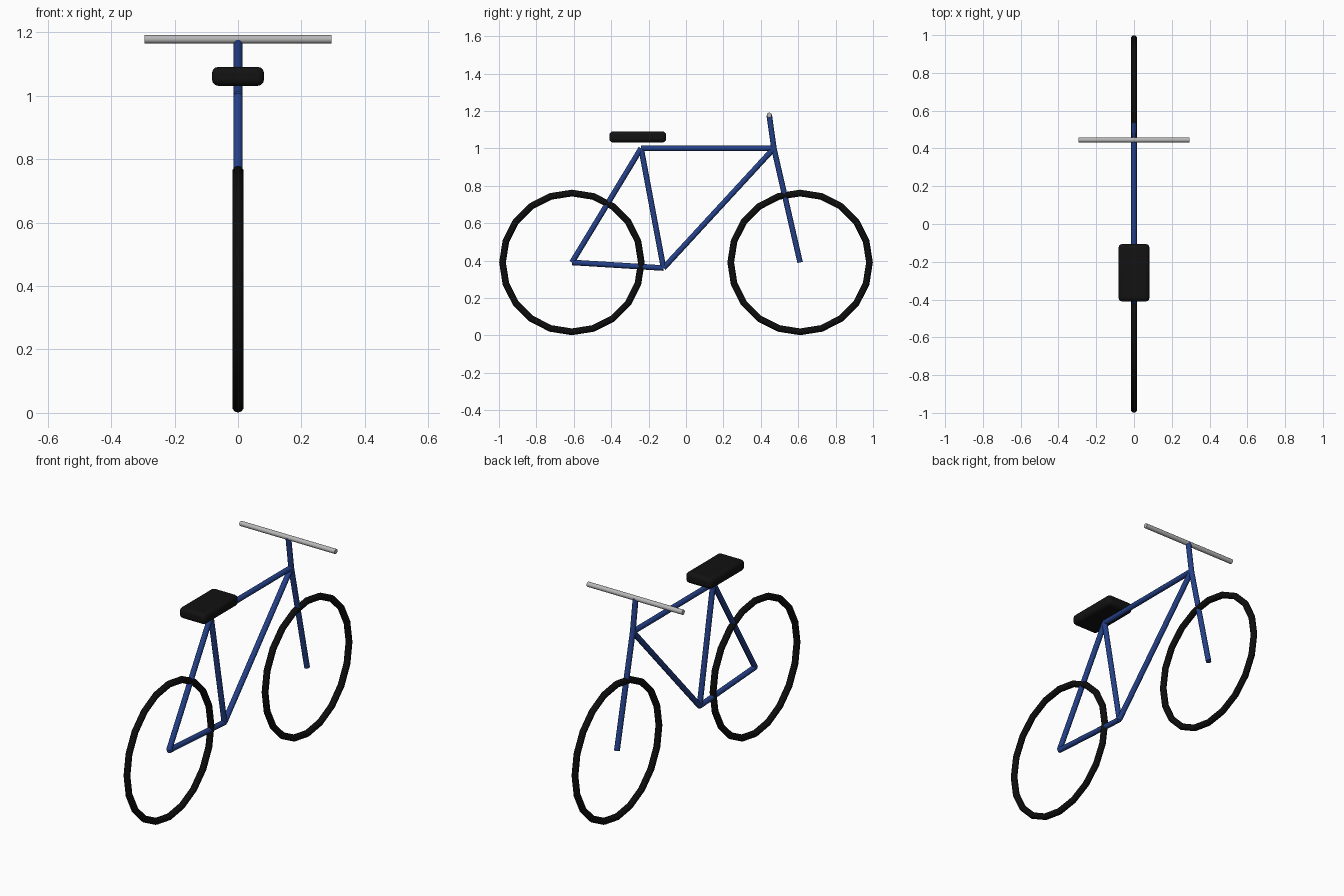
import bpy
import math
from mathutils import Vector

cube = bpy.data.objects.get("Cube")
if cube:
    bpy.data.objects.remove(cube, do_unlink=True)


def material(name, rgb):
    mat = bpy.data.materials.new(name)
    mat.use_nodes = True
    color = (*rgb, 1)
    mat.diffuse_color = color
    mat.node_tree.nodes["Principled BSDF"].inputs["Base Color"].default_value = color
    return mat


def finish(name, mat):
    obj = bpy.context.object
    obj.name = name
    obj.data.materials.append(mat)
    bpy.ops.object.shade_smooth_by_angle(angle=math.radians(40))
    return obj


def tube(name, start, end, radius, mat):
    start, end = Vector(start), Vector(end)
    axis = end - start
    bpy.ops.mesh.primitive_cylinder_add(
        vertices=12, radius=radius, depth=axis.length,
        location=(start + end) / 2,
        rotation=axis.to_track_quat("Z", "Y").to_euler())
    return finish(name, mat)


blue = material("frame blue", (0.018, 0.052, 0.25))
black = material("tire black", (0.004, 0.004, 0.004))
dark = material("saddle black", (0.006, 0.006, 0.006))
silver = material("handlebar silver", (0.48, 0.48, 0.48))

# Frame joints on the centre plane
rear_axle = (0, -0.61, 0.39)
front_axle = (0, 0.61, 0.39)
crank = (0, -0.12, 0.36)
seat_joint = (0, -0.24, 1.0)
head = (0, 0.47, 1.0)
bar_clamp = (0, 0.445, 1.178)

for name, start, end in (
    ("chain_stay", rear_axle, crank),
    ("seat_stay", rear_axle, seat_joint),
    ("seat_tube", crank, seat_joint),
    ("top_tube", seat_joint, head),
    ("down_tube", crank, head),
    ("fork", head, front_axle),
    ("stem", head, bar_clamp),
):
    tube(name, start, end, 0.0148, blue)

# Straight handlebar
tube("handlebar", (-0.295, 0.445, 1.178), (0.295, 0.445, 1.178), 0.0135, silver)

# Tires
for name, axle in (("rear_tire", rear_axle), ("front_tire", front_axle)):
    bpy.ops.mesh.primitive_torus_add(
        major_segments=20, minor_segments=10, major_radius=0.371,
        minor_radius=0.018, location=axle, rotation=(0, math.pi / 2, 0))
    finish(name, black)

# Saddle with rounded edges
bpy.ops.mesh.primitive_cube_add(size=1, location=(0, -0.258, 1.061))
saddle = bpy.context.object
saddle.scale = (0.164, 0.304, 0.06)
bpy.ops.object.transform_apply(location=False, rotation=False, scale=True)
bevel = saddle.modifiers.new("rounded edges", "BEVEL")
bevel.width = 0.02
bevel.segments = 3
finish("saddle", dark)
